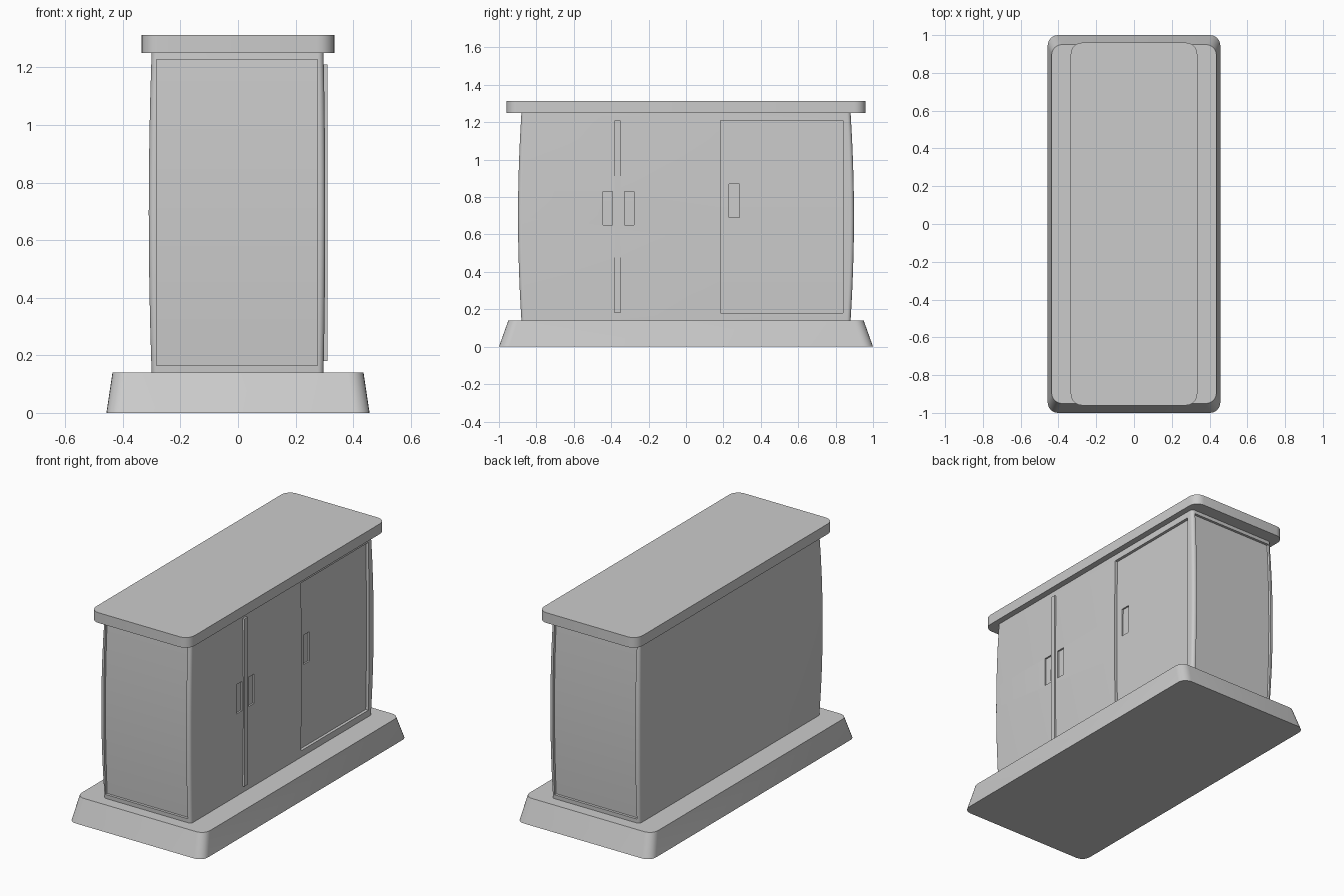
import bpy, bmesh, math

if "Cube" in bpy.data.objects:
    bpy.data.objects.remove(bpy.data.objects["Cube"])

Z0, Z1 = 0.14, 1.25
LEVELS = [Z0 + (Z1 - Z0) * i / 8 for i in range(9)]


def bulge(z):
    """0 at the body ends, 1 at mid height."""
    t = (z - (Z0 + Z1) / 2) / ((Z1 - Z0) / 2)
    return max(0.0, 1 - t * t)


def finish(bm, name, angle=30):
    bmesh.ops.recalc_face_normals(bm, faces=bm.faces)
    me = bpy.data.meshes.new(name)
    bm.to_mesh(me)
    bm.free()
    ob = bpy.data.objects.new(name, me)
    bpy.context.collection.objects.link(ob)
    smooth(ob, angle)
    return ob


def smooth(ob, angle=30):
    bpy.ops.object.select_all(action='DESELECT')
    ob.select_set(True)
    bpy.context.view_layer.objects.active = ob
    bpy.ops.object.shade_smooth_by_angle(angle=math.radians(angle))


def rounded_loft(name, sections, r, seg=6):
    """Loft rounded rectangles; sections are (z, xmin, xmax, half_y)."""
    bm = bmesh.new()
    rings = []
    for z, x0, x1, hy in sections:
        ring = []
        corners = [(x1 - r, hy - r), (x0 + r, hy - r),
                   (x0 + r, -hy + r), (x1 - r, -hy + r)]
        for k, (cx, cy) in enumerate(corners):
            for i in range(seg + 1):
                a = math.pi / 2 * (k + i / seg)
                ring.append(bm.verts.new((cx + r * math.cos(a),
                                          cy + r * math.sin(a), z)))
        rings.append(ring)
    n = len(rings[0])
    for a, b in zip(rings, rings[1:]):
        for i in range(n):
            j = (i + 1) % n
            bm.faces.new((a[i], a[j], b[j], b[i]))
    bm.faces.new(rings[0])
    bm.faces.new(rings[-1])
    return finish(bm, name)


def cut(ob, to_world, inner, a, b, z0, z1):
    """Cut a curved recess: inner(z) is the floor, a..b its width."""
    zs = [z0] + [z for z in LEVELS if z0 + .01 < z < z1 - .01] + [z1]
    prof = [(inner(z), z) for z in zs] + [(1.1, z1), (1.1, z0)]
    bm = bmesh.new()
    lo = [bm.verts.new(to_world(d, a, z)) for d, z in prof]
    hi = [bm.verts.new(to_world(d, b, z)) for d, z in prof]
    n = len(prof)
    bm.faces.new(lo)
    bm.faces.new(hi)
    for i in range(n):
        j = (i + 1) % n
        bm.faces.new((lo[i], lo[j], hi[j], hi[i]))
    cutter = finish(bm, "cutter")
    mod = ob.modifiers.new("recess", 'BOOLEAN')
    mod.operation = 'DIFFERENCE'
    mod.solver = 'EXACT'
    mod.object = cutter
    bpy.context.view_layer.objects.active = ob
    bpy.ops.object.modifier_apply(modifier=mod.name)
    bpy.data.objects.remove(cutter)


def front_x(z):
    return 0.297 + 0.006 * bulge(z)


def end_y(z):
    return 0.88 + 0.018 * bulge(z)


# Plinth and worktop
rounded_loft("plinth", [(0, -.457, .457, 1.0), (Z0, -.436, .436, .95)], .055)
rounded_loft("worktop", [(Z1, -.335, .335, .96), (1.313, -.335, .335, .96)], .06)

# Bulging cabinet body
body = rounded_loft("cabinet_body", [(z, -.30 - .01 * bulge(z), front_x(z), end_y(z))
                                     for z in LEVELS], .02)

# Recessed end panels
for s in (1, -1):
    cut(body, lambda d, w, z: (w, s * d, z), lambda z: end_y(z) - .016,
        -.283, .276, .165, 1.227)


# Recessed door and finger-pull pockets
def side(d, w, z):
    return (d, w, z)


cut(body, side, lambda z: front_x(z) - .018, .185, .84, .18, 1.21)
cut(body, side, lambda z: front_x(z) - .028, .23, .287, .69, .87)
for y0, y1 in ((-.445, -.392), (-.33, -.277)):
    cut(body, side, lambda z: front_x(z) - .01, y0, y1, .65, .83)
smooth(body)

# Raised strip between the two left doors
bpy.ops.mesh.primitive_cube_add(size=1, location=(.2975, -.365, .695))
strip = bpy.context.object
strip.name = "door_strip"
strip.scale = (.025, .032, 1.03)
